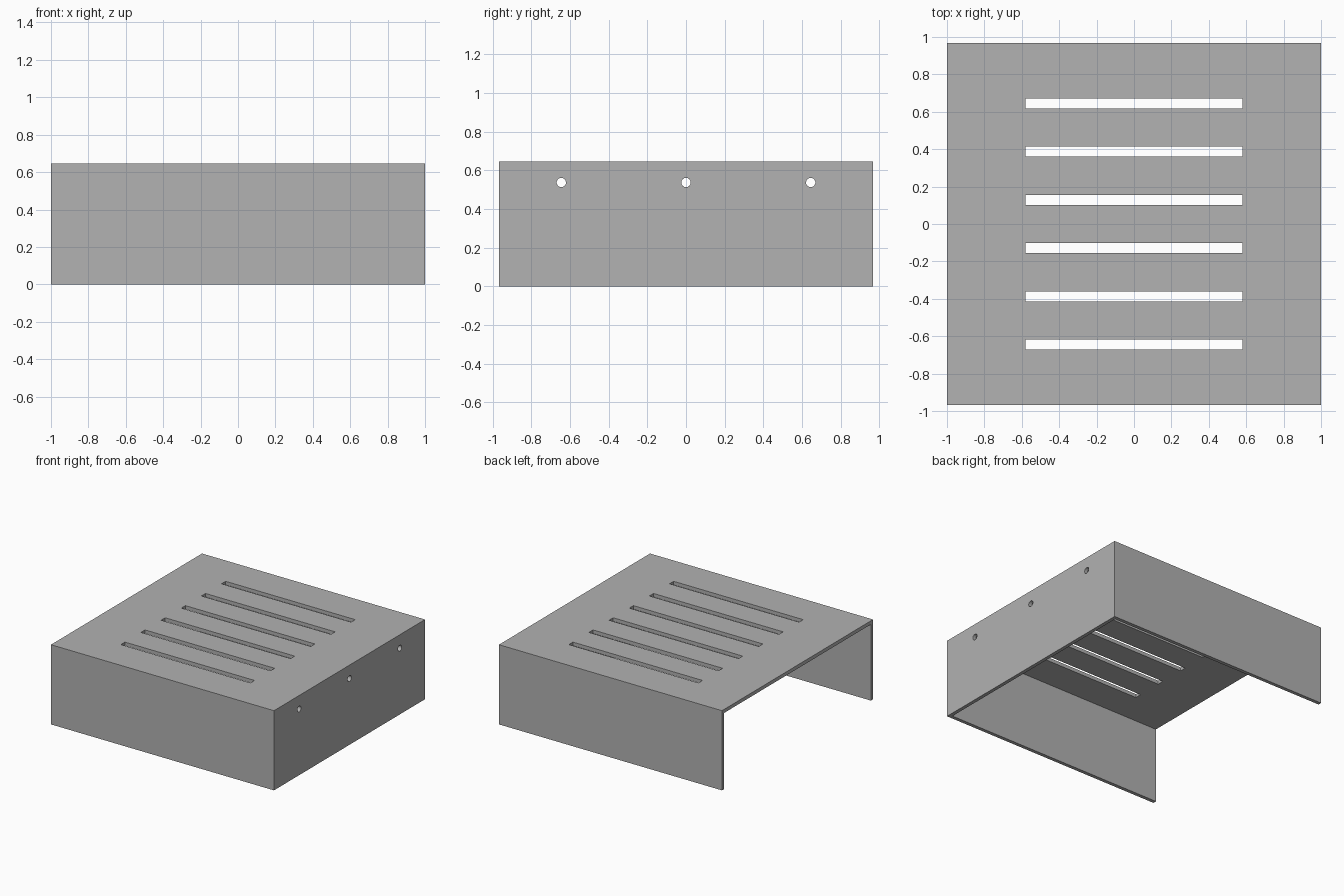
import bpy
import bmesh
from math import radians
from mathutils import Matrix, Vector

cube = bpy.data.objects.get("Cube")
if cube:
    bpy.data.objects.remove(cube, do_unlink=True)

WIDTH, DEPTH, HEIGHT = 2.0, 1.935, 0.646
WALL = 0.029
SLOT_PITCH, SLOT_LENGTH, SLOT_WIDTH = 0.258, 1.162, 0.053
HOLE_SPACING, HOLE_RADIUS, HOLE_Z = 0.645, 0.024, 0.537

grey = bpy.data.materials.new("plain grey")
grey.use_nodes = True
colour = (0.445, 0.445, 0.445, 1)
grey.diffuse_color = colour
grey.node_tree.nodes["Principled BSDF"].inputs["Base Color"].default_value = colour


def add_box(bm, low, high):
    low, high = Vector(low), Vector(high)
    matrix = Matrix.Translation((low + high) / 2) @ Matrix.Diagonal((*(high - low), 1))
    bmesh.ops.create_cube(bm, size=1, matrix=matrix)


def make_object(name, bm):
    mesh = bpy.data.meshes.new(name)
    bm.to_mesh(mesh)
    bm.free()
    mesh.materials.append(grey)
    obj = bpy.data.objects.new(name, mesh)
    bpy.context.collection.objects.link(obj)
    return obj


# Outer block of the cover
bm = bmesh.new()
add_box(bm, (-WIDTH / 2, -DEPTH / 2, 0), (WIDTH / 2, DEPTH / 2, HEIGHT))
cover = make_object("vented_cover", bm)

# Cavity, open at the bottom and at the -x end
bm = bmesh.new()
inner = DEPTH / 2 - WALL
add_box(bm, (-WIDTH, -inner, -HEIGHT), (WIDTH / 2 - WALL, inner, HEIGHT - WALL))
cavity = make_object("cavity_cutter", bm)

# Six vent slots through the top
bm = bmesh.new()
for i in range(6):
    y = (i - 2.5) * SLOT_PITCH
    add_box(bm, (-SLOT_LENGTH / 2, y - SLOT_WIDTH / 2, HEIGHT - 2 * WALL),
            (SLOT_LENGTH / 2, y + SLOT_WIDTH / 2, HEIGHT + WALL))
slots = make_object("slot_cutter", bm)

# Three screw holes through the closed end wall
bm = bmesh.new()
for i in (-1, 0, 1):
    matrix = (Matrix.Translation((WIDTH / 2 - WALL / 2, i * HOLE_SPACING, HOLE_Z))
              @ Matrix.Rotation(radians(90), 4, "Y"))
    bmesh.ops.create_cone(bm, cap_ends=True, segments=32, radius1=HOLE_RADIUS,
                          radius2=HOLE_RADIUS, depth=4 * WALL, matrix=matrix)
holes = make_object("hole_cutter", bm)

# Cut the block, then remove the cutters
bpy.ops.object.select_all(action="DESELECT")
cover.select_set(True)
bpy.context.view_layer.objects.active = cover
for cutter in (cavity, slots, holes):
    cutter.hide_render = True
    modifier = cover.modifiers.new(cutter.name, "BOOLEAN")
    modifier.operation = "DIFFERENCE"
    modifier.solver = "EXACT"
    modifier.object = cutter
    bpy.ops.object.modifier_apply(modifier=modifier.name)
    bpy.data.objects.remove(cutter, do_unlink=True)

bpy.ops.object.shade_smooth_by_angle(angle=radians(30))
